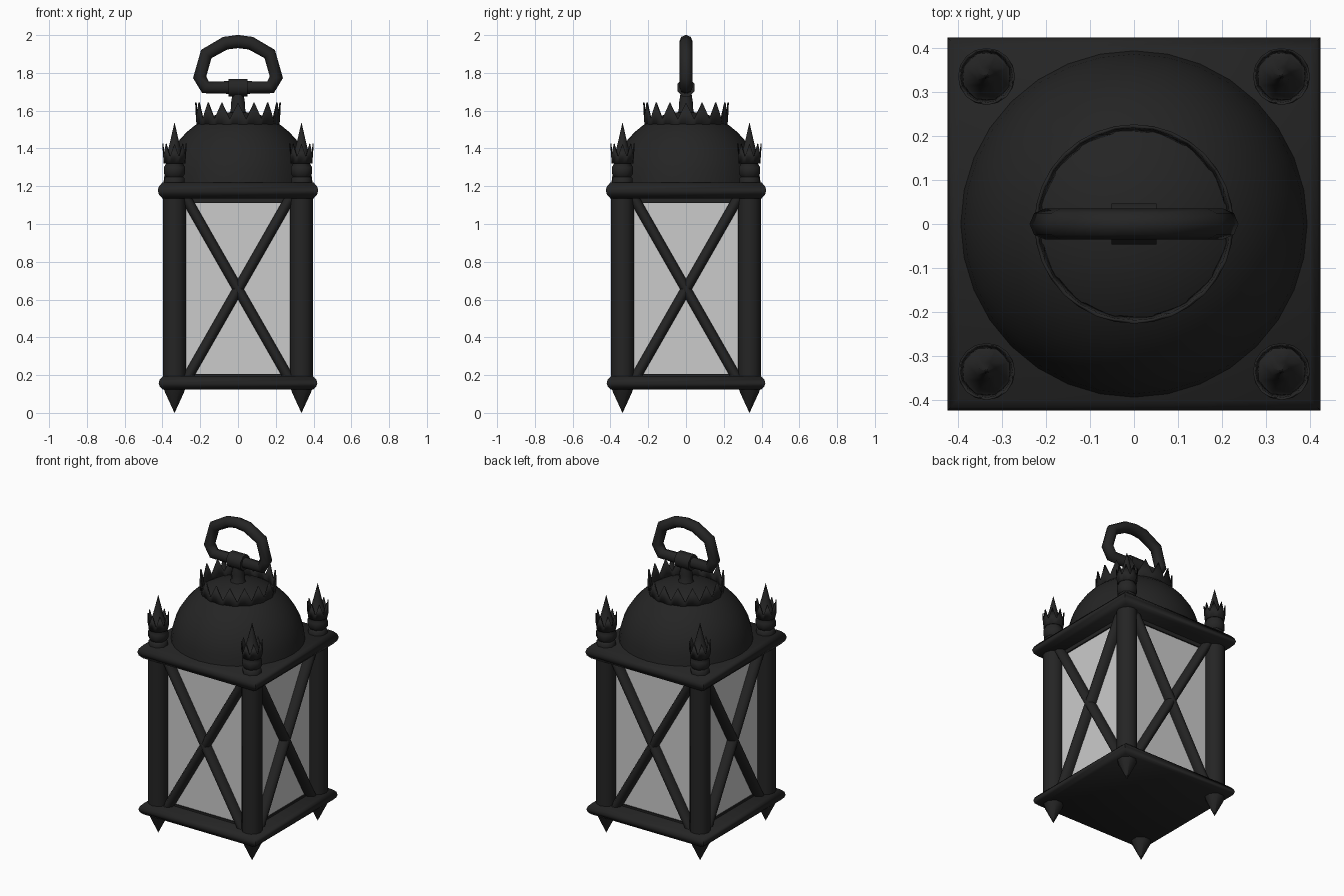
import bpy, bmesh
from math import sin, cos, pi, radians, sqrt
from mathutils import Vector, Matrix

if "Cube" in bpy.data.objects:
    bpy.data.objects.remove(bpy.data.objects["Cube"])

iron = bpy.data.materials.new("iron")
iron.diffuse_color = (0.018, 0.018, 0.018, 1)
iron.use_nodes = True
iron.node_tree.nodes["Principled BSDF"].inputs["Base Color"].default_value = iron.diffuse_color
glass = bpy.data.materials.new("glass")
glass.diffuse_color = (0.6, 0.6, 0.6, 1)
glass.use_nodes = True
glass.node_tree.nodes["Principled BSDF"].inputs["Base Color"].default_value = glass.diffuse_color
C = 0.336  # corner post position
CORNERS = [(x, y) for x in (-C, C) for y in (-C, C)]


def finish(bm, name, mat=iron, smooth=None):
    bmesh.ops.remove_doubles(bm, verts=bm.verts, dist=1e-5)
    bmesh.ops.recalc_face_normals(bm, faces=bm.faces)
    me = bpy.data.meshes.new(name)
    bm.to_mesh(me)
    bm.free()
    me.materials.append(mat)
    ob = bpy.data.objects.new(name, me)
    bpy.context.collection.objects.link(ob)
    if smooth:
        bpy.ops.object.select_all(action='DESELECT')
        ob.select_set(True)
        bpy.context.view_layer.objects.active = ob
        bpy.ops.object.shade_smooth_by_angle(angle=radians(smooth))
    return ob


def lathe(name, profile, n, at=(0, 0), turn=0, smooth=None):
    """Spin (radius, z) points about a vertical axis; ends are capped."""
    bm = bmesh.new()
    rings = [[bm.verts.new((at[0] + r * cos(turn + 2 * pi * i / n),
                            at[1] + r * sin(turn + 2 * pi * i / n), z))
              for i in range(n)] for r, z in profile]
    for a, b in zip(rings, rings[1:]):
        for i in range(n):
            j = (i + 1) % n
            bm.faces.new((a[i], a[j], b[j], b[i]))
    bm.faces.new(rings[0])
    bm.faces.new(rings[-1])
    return finish(bm, name, smooth=smooth)


def slab(name, profile):
    return lathe(name, [(w * sqrt(2), z) for w, z in profile], 4, turn=pi / 4, smooth=65)


def rod(name, matrix, a, b, r, depth_scale=1.0, n=8):
    """Rod from a to b in the local frame, stretched along local y."""
    a, b = Vector(a), Vector(b)
    d = b - a
    m = Matrix.Rotation(Vector((0, 0, 1)).angle(d) * (1 if d.x > 0 else -1), 4, 'Y')
    m = matrix @ Matrix.Translation((a + b) / 2) @ Matrix.Diagonal((1, depth_scale, 1, 1)) @ m
    bm = bmesh.new()
    bmesh.ops.create_cone(bm, cap_ends=True, segments=n, radius1=r, radius2=r,
                          depth=d.length, matrix=m @ Matrix.Rotation(pi / n, 4, 'Z'))
    return finish(bm, name, smooth=60)


def crown(name, at, r0, r1, z0, z_valley, z_tip, teeth, thick):
    """Ring of pointed teeth."""
    bm = bmesh.new()
    low, top = [], []
    n = teeth * 2
    for i in range(n):
        a = 2 * pi * i / n
        low.append(bm.verts.new((at[0] + r0 * cos(a), at[1] + r0 * sin(a), z0)))
        z = z_valley if i % 2 else z_tip
        top.append(bm.verts.new((at[0] + r1 * cos(a), at[1] + r1 * sin(a), z)))
    for i in range(n):
        j = (i + 1) % n
        bm.faces.new((low[i], low[j], top[j], top[i]))
    ob = finish(bm, name, smooth=60)
    mod = ob.modifiers.new("thickness", 'SOLIDIFY')
    mod.thickness = thick


# Base and roof slabs with rounded rims, plus inner rails holding the glass
slab("base_slab", [(0.397, 0.123), (0.414, 0.139), (0.42, 0.158), (0.414, 0.178), (0.397, 0.195)])
slab("bottom_rail", [(0.325, 0.19), (0.325, 0.207)])
slab("roof_slab", [(0.4, 1.135), (0.418, 1.155), (0.425, 1.178), (0.418, 1.2), (0.4, 1.22)])
slab("top_rail", [(0.325, 1.11), (0.325, 1.14)])

# Corner posts, pointed feet and pinnacles
for at in CORNERS:
    lathe("corner_post", [(0.061, 0.19), (0.061, 1.14)], 12, at, smooth=40)
    lathe("foot", [(0.062, 0.13), (0.055, 0.11), (0.0005, 0.0)], 8, at, pi / 8, smooth=60)
    lathe("pinnacle_base", [(0.058, 1.215), (0.058, 1.24), (0.048, 1.25), (0.061, 1.268),
                            (0.061, 1.3), (0.047, 1.322), (0.058, 1.34), (0.05, 1.345),
                            (0.022, 1.45), (0.0005, 1.537)], 8, at, pi / 8, smooth=60)
    crown("pinnacle_crown", at, 0.057, 0.065, 1.32, 1.355, 1.425, 8, 0.006)

# Four sides: glass pane and deep crossed bars
for k in range(4):
    rot = Matrix.Rotation(k * pi / 2, 4, 'Z')
    bm = bmesh.new()
    bmesh.ops.create_cube(bm, size=1, matrix=rot @ Matrix.Translation((0, -0.312, 0.66))
                          @ Matrix.Diagonal((0.6, 0.01, 0.93, 1)))
    finish(bm, "glass_pane", glass)
    for s in (-1, 1):
        rod("cross_bar", rot, (-0.277 * s, -0.325, 0.17), (0.277 * s, -0.325, 1.14), 0.029, 1.6)

# Dome roof with its crown
R, ZC = 0.395, 1.2
dome = [(R * cos(t), ZC + R * sin(t)) for t in [radians(3 + 86.9 * i / 10) for i in range(11)]]
lathe("dome", dome, 32, smooth=40)
crown("dome_crown", (0, 0), 0.217, 0.227, 1.5, 1.555, 1.643, 16, 0.008)

# Stem, pivot barrel and carrying ring
lathe("stem", [(0.06, 1.57), (0.042, 1.6), (0.04, 1.64), (0.03, 1.7)], 8, turn=pi / 8, smooth=60)
rod("pivot_barrel", Matrix(), (-0.051, 0, 1.722), (0.051, 0, 1.722), 0.05)
half = [(0.068, 1.957), (0.168, 1.9), (0.203, 1.777), (0.172, 1.723)]
path = [(0, 1.966)] + half + [(0, 1.723)] + [(-x, z) for x, z in reversed(half)]
cu = bpy.data.curves.new("ring_handle", 'CURVE')
cu.dimensions = '3D'
cu.bevel_depth = 0.035
cu.bevel_resolution = 2
sp = cu.splines.new('POLY')
sp.points.add(len(path) - 1)
for p, (x, z) in zip(sp.points, path):
    p.co = (x, 0, z, 1)
sp.use_cyclic_u = True
sp.use_smooth = True
cu.materials.append(iron)
bpy.context.collection.objects.link(bpy.data.objects.new("ring_handle", cu))
